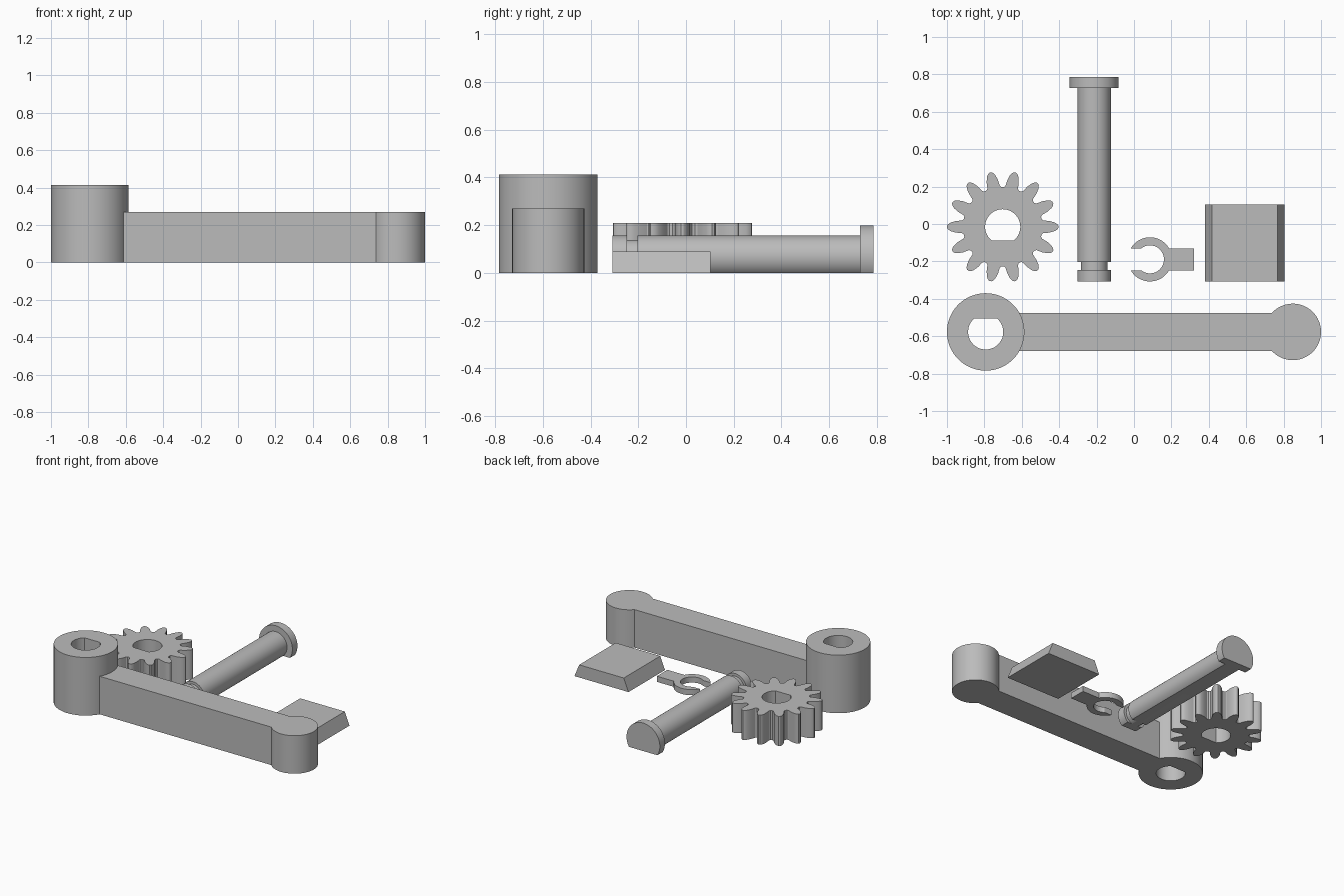
import bpy, bmesh
from math import sin, cos, asin, pi, radians, tau
from mathutils import Vector

cube = bpy.data.objects.get("Cube")
if cube:
    bpy.data.objects.remove(cube, do_unlink=True)

grey = bpy.data.materials.new("plain grey")
grey.use_nodes = True
grey.diffuse_color = (0.5, 0.5, 0.5, 1)
grey.node_tree.nodes["Principled BSDF"].inputs["Base Color"].default_value = (0.5, 0.5, 0.5, 1)


def arc(center, radius, start, end, steps=32):
    """Points along an arc, both ends included (radians)."""
    return [(center[0] + radius * cos(start + (end - start) * i / steps),
             center[1] + radius * sin(start + (end - start) * i / steps))
            for i in range(steps + 1)]


def circle(center, radius, steps=64):
    return arc(center, radius, 0, tau, steps)[:-1]


def d_shape(center, side):
    """D-shaped bore; side is +1 or -1 for the flat towards +y or -y."""
    a = asin(BORE_FLAT / BORE)
    return [(x, center[1] - side * (y - center[1]))
            for x, y in arc(center, BORE, -a, pi + a, 48)]


def finish(bm, name):
    bmesh.ops.recalc_face_normals(bm, faces=bm.faces)
    mesh = bpy.data.meshes.new(name)
    bm.to_mesh(mesh)
    bm.free()
    mesh.materials.append(grey)
    obj = bpy.data.objects.new(name, mesh)
    bpy.context.collection.objects.link(obj)
    bpy.ops.object.select_all(action='DESELECT')
    obj.select_set(True)
    bpy.context.view_layer.objects.active = obj
    bpy.ops.object.shade_smooth_by_angle(angle=radians(30))
    return obj


def plate(name, height, *outlines):
    """Extrude a flat outline, with optional hole outlines, up from the ground."""
    bm = bmesh.new()
    for points in outlines:
        verts = [bm.verts.new((x, y, 0)) for x, y in points]
        for i, v in enumerate(verts):
            bm.edges.new((verts[i - 1], v))
    bmesh.ops.triangle_fill(bm, edges=bm.edges[:], use_beauty=True, normal=(0, 0, 1))
    top = bmesh.ops.extrude_face_region(bm, geom=bm.faces[:])["geom"]
    bmesh.ops.translate(bm, vec=(0, 0, height),
                        verts=[g for g in top if isinstance(g, bmesh.types.BMVert)])
    return finish(bm, name)


BORE, BORE_FLAT = 0.094, 0.072

# Crank arm: tall bored boss, bar and rounded end
boss, end = (-0.793, -0.577), (0.849, -0.577)
boss_r, end_r, half = 0.207, 0.151, 0.102
plate("crank_boss", 0.413, circle(boss, boss_r), d_shape(boss, 1))
a, b = asin(half / end_r), asin(half / (boss_r - 0.005))
plate("crank_bar", 0.27,
      arc(end, end_r, a - pi, pi - a, 48) + arc(boss, boss_r - 0.005, b, -b, 12))

# Spur gear: rounded teeth around a bored disc
gear, teeth = (-0.702, -0.015), 14
flank = [(0.208, -0.041), (0.217, -0.034), (0.25, -0.031), (0.278, -0.023), (0.292, -0.014), (0.298, -0.005)]
tooth = flank + [(r, -w) for r, w in reversed(flank)]
outline = []
for i in range(teeth):
    t = tau * i / teeth
    outline += [(gear[0] + r * cos(t) - w * sin(t), gear[1] + r * sin(t) + w * cos(t))
                for r, w in tooth]
plate("spur_gear", 0.21, outline, d_shape(gear, -1))

# Retaining clip: open ring with a tab
clip, outer, inner, gap = (0.085, -0.189), 0.118, 0.075, 0.059
o, n = asin(gap / outer), asin(gap / inner)
tab_x = 0.32
plate("retaining_clip", 0.04,
      arc(clip, outer, pi - o, o)
      + [(tab_x, clip[1] + gap), (tab_x, clip[1] - gap)]
      + arc(clip, outer, -o, o - pi)
      + arc(clip, inner, n - pi, pi - n))

# Shaft: lathed pin with head and clip groove, cut flat underneath
bm = bmesh.new()
profile = [(0, -0.307), (0.089, -0.307), (0.089, -0.247), (0.071, -0.247), (0.071, -0.203),
           (0.089, -0.203), (0.089, 0.728), (0.131, 0.728), (0.131, 0.785), (0, 0.785)]
axis = Vector((-0.213, 0, 0.068))
verts = [bm.verts.new(axis + Vector((r, y, 0))) for r, y in profile]
edges = [bm.edges.new(pair) for pair in zip(verts, verts[1:])]
bmesh.ops.spin(bm, geom=verts + edges, cent=axis, axis=(0, 1, 0), angle=tau, steps=64)
bmesh.ops.remove_doubles(bm, verts=bm.verts, dist=0.0001)
bmesh.ops.bisect_plane(bm, geom=bm.verts[:] + bm.edges[:] + bm.faces[:],
                       plane_co=(0, 0, 0), plane_no=(0, 0, 1), clear_inner=True)
rim = [e for e in bm.edges if e.is_boundary]
bmesh.ops.triangle_fill(bm, edges=rim, use_beauty=True, normal=(0, 0, -1))
finish(bm, "shaft_pin")

# Wedge block: sides lean in towards the top
bm = bmesh.new()
section = [(0.38, 0), (0.805, 0), (0.768, 0.09), (0.417, 0.09)]
face = bm.faces.new([bm.verts.new((x, -0.307, z)) for x, z in section])
back = bmesh.ops.extrude_face_region(bm, geom=[face])["geom"]
bmesh.ops.translate(bm, vec=(0, 0.41, 0),
                    verts=[g for g in back if isinstance(g, bmesh.types.BMVert)])
finish(bm, "wedge_block")
